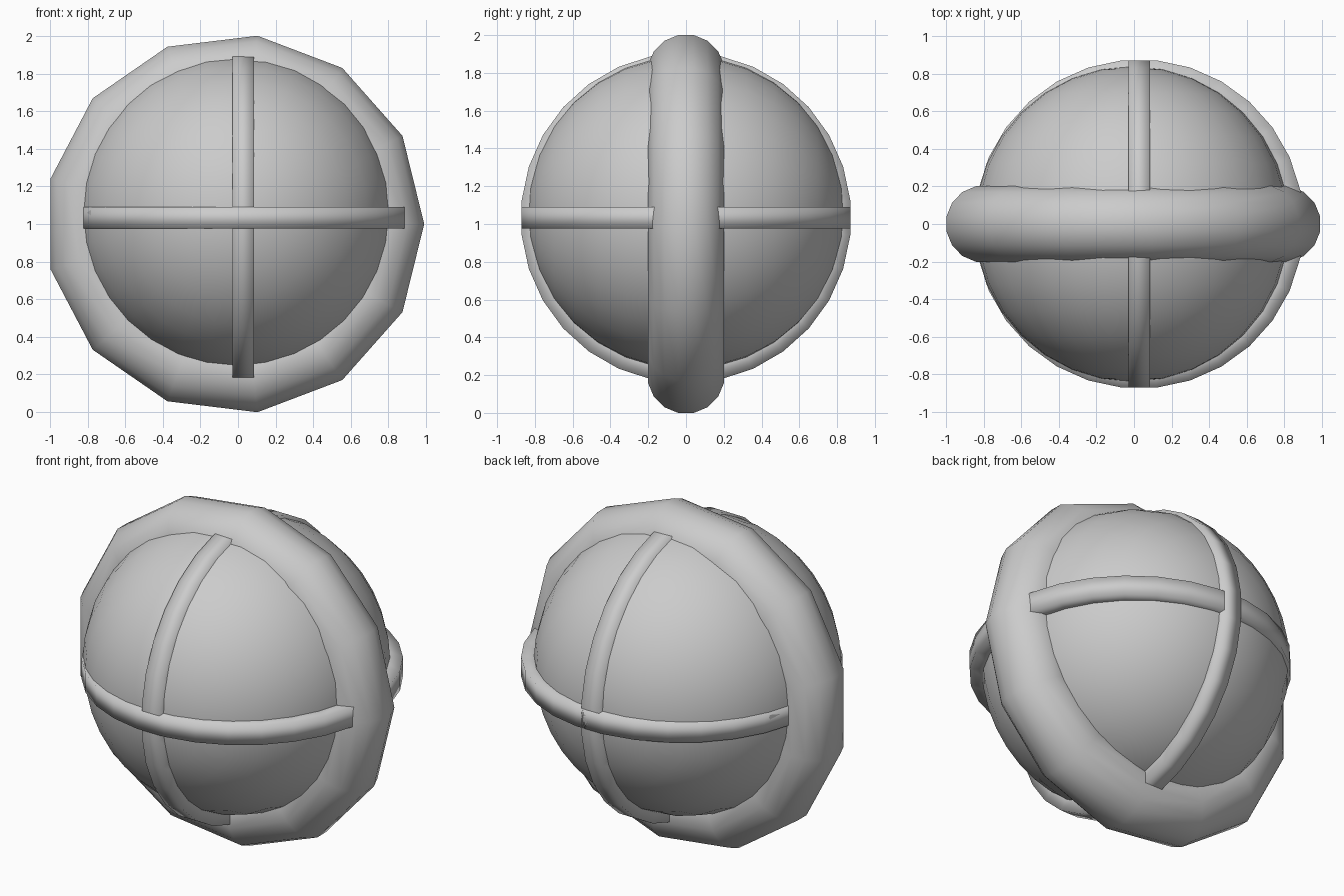
import bpy, bmesh, math
from mathutils import Matrix

cube = bpy.data.objects.get("Cube")
if cube:
    bpy.data.objects.remove(cube, do_unlink=True)

# Single grey material
grey = bpy.data.materials.new("plain_grey")
grey.use_nodes = True
grey.diffuse_color = (0.6, 0.6, 0.6, 1)
grey.node_tree.nodes["Principled BSDF"].inputs["Base Color"].default_value = (0.6, 0.6, 0.6, 1)


def finish(name, bm, matrix):
    """Turn a bmesh into a smooth shaded, coloured object."""
    bm.transform(matrix)
    bmesh.ops.recalc_face_normals(bm, faces=bm.faces)
    for face in bm.faces:
        face.smooth = True
    mesh = bpy.data.meshes.new(name)
    bm.to_mesh(mesh)
    bm.free()
    mesh.materials.append(grey)
    obj = bpy.data.objects.new(name, mesh)
    bpy.context.collection.objects.link(obj)
    return obj


def lathe(name, profile, sides, matrix):
    """Revolve a closed (radius, height) profile about local z."""
    bm = bmesh.new()
    loops = []
    for i in range(sides):
        a = math.tau * i / sides
        loops.append([bm.verts.new((r * math.cos(a), r * math.sin(a), h))
                      for r, h in profile])
    n = len(profile)
    for i in range(sides):
        p, q = loops[i], loops[(i + 1) % sides]
        for j in range(n):
            k = (j + 1) % n
            bm.faces.new((p[j], q[j], q[k], p[k]))
    return finish(name, bm, matrix)


def quarter(axis):
    return Matrix.Rotation(math.pi / 2, 4, axis)


# Round ball in the middle
bm = bmesh.new()
bmesh.ops.create_uvsphere(bm, u_segments=32, v_segments=16, radius=0.838)
finish("ball", bm, Matrix.Translation((-0.01, 0, 1.06)) @ quarter('X'))

# Thick coarse tube standing around the ball
STEPS = 16
tube = []
for s in range(STEPS):
    a = math.tau * (s + 0.5) / STEPS
    tube.append((0.807 + 0.205 * math.cos(a), 0.205 * math.sin(a)))
lathe("outer_tube", tube, 13, Matrix.Translation((-0.018, 0, 1)) @ quarter('X'))

# Two flat bands crossing at the front and back
band = [(0.875, -0.058), (0.875, 0.058), (0.74, 0.058), (0.74, -0.058)]
place = Matrix.Translation((0.028, 0, 1.033))
lathe("horizontal_band", band, 30, place)
lathe("vertical_band", band, 30, place @ quarter('Y'))
